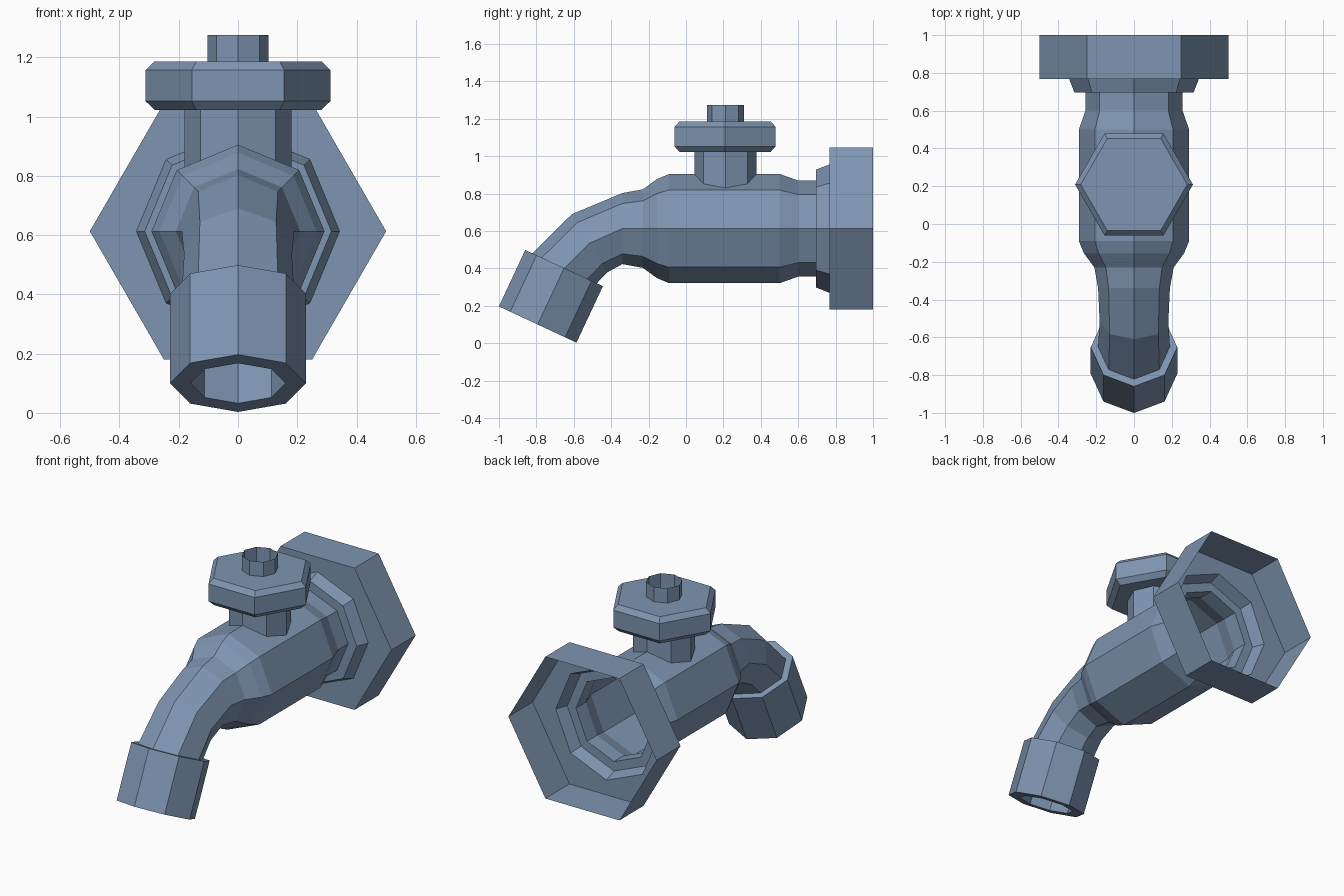
import bpy, bmesh, math
from mathutils import Vector

if "Cube" in bpy.data.objects:
    bpy.data.objects.remove(bpy.data.objects["Cube"])

X, Y, Z = Vector((1, 0, 0)), Vector((0, 1, 0)), Vector((0, 0, 1))

# blue-grey painted metal
metal = bpy.data.materials.new("blue_grey_metal")
metal.diffuse_color = (0.21, 0.30, 0.44, 1)
metal.use_nodes = True
metal.node_tree.nodes["Principled BSDF"].inputs["Base Color"].default_value = metal.diffuse_color


def ring(c, u, v, ru, rv, n):
    """Points of an n-sided ring around c; first vertex lies on the v axis."""
    pts = []
    for i in range(n):
        a = math.pi / 2 + 2 * math.pi * i / n
        pts.append(Vector(c) + u * ru * math.cos(a) + v * rv * math.sin(a))
    return pts


def pipe_ring(y, z, r, tilt=0, n=8):
    """Ring across the pipe, whose axis is tilted in the side plane."""
    t = math.radians(tilt)
    return ring((0, y, z), Vector((0, -math.sin(t), math.cos(t))), X, r, r, n)


def upright_ring(y, z, rx, ry, n):
    return ring((0, y, z), -Y, X, ry, rx, n)


def finish(name, bm):
    me = bpy.data.meshes.new(name)
    bm.to_mesh(me)
    bm.free()
    me.materials.append(metal)
    ob = bpy.data.objects.new(name, me)
    bpy.context.collection.objects.link(ob)
    return ob


def skin(bm, rings):
    loops = [[bm.verts.new(p) for p in r] for r in rings]
    for a, b in zip(loops, loops[1:]):
        n = len(a)
        for j in range(n):
            k = (j + 1) % n
            bm.faces.new((a[j], a[k], b[k], b[j]))
    return loops


def loft(name, rings, caps=False):
    bm = bmesh.new()
    loops = skin(bm, rings)
    if caps:
        bm.faces.new(loops[0][::-1])
        bm.faces.new(loops[-1])
    return finish(name, bm)


CZ = 0.613  # height of the pipe axis

# nozzle: hollow octagonal collar on the end of the spout
loft("nozzle", [pipe_ring(y, z, r, 65) for y, z, r in (
    (-0.68, 0.345, 0.16), (-0.793, 0.100, 0.16), (-0.793, 0.100, 0.229),
    (-0.652, 0.402, 0.229), (-0.652, 0.402, 0.185))])

# spout, body and rear flange as one open tube
body = [pipe_ring(-0.65, 0.40, 0.19, 65), pipe_ring(-0.515, 0.535, 0.182, 31.5)]
for y, r in ((-0.34, 0.19), (-0.23, 0.21), (-0.155, 0.265), (-0.09, 0.292),
             (0.50, 0.292), (0.60, 0.257), (0.695, 0.257),
             (0.695, 0.315), (0.767, 0.343)):
    body.append(pipe_ring(y, CZ, r))
loft("spout_body", body)

# hexagonal nut: cup open to the back, floor joined around the flange
bm = bmesh.new()
outer = skin(bm, [pipe_ring(0.767, CZ, 0.5, 0, 6), pipe_ring(1.0, CZ, 0.5, 0, 6)])[0]
inner = [bm.verts.new(p) for p in pipe_ring(0.767, CZ, 0.343)]
edges = [bm.edges.new((inner[i], inner[(i + 1) % 8])) for i in range(8)]
edges += [bm.edges.get((outer[i], outer[(i + 1) % 6])) for i in range(6)]
floor = bmesh.ops.bridge_loops(bm, edges=edges)["faces"]
for f in floor:
    f.normal_update()
    if f.normal.y > 0:
        f.normal_flip()
finish("hex_nut", bm)

# valve stem between body and handle
loft("valve_stem", [upright_ring(0.211, z, 0.18, 0.166, 8) for z in (0.80, 1.03)])

# hexagonal handle with chamfered edges
loft("handle", [upright_ring(0.209, z, r, r, 6) for z, r in (
    (1.022, 0.28), (1.052, 0.312), (1.157, 0.312), (1.186, 0.282))], caps=True)

# open octagonal socket on top of the handle
loft("handle_socket", [upright_ring(0.211, z, 0.103, 0.1, 8) for z in (1.182, 1.275)])
